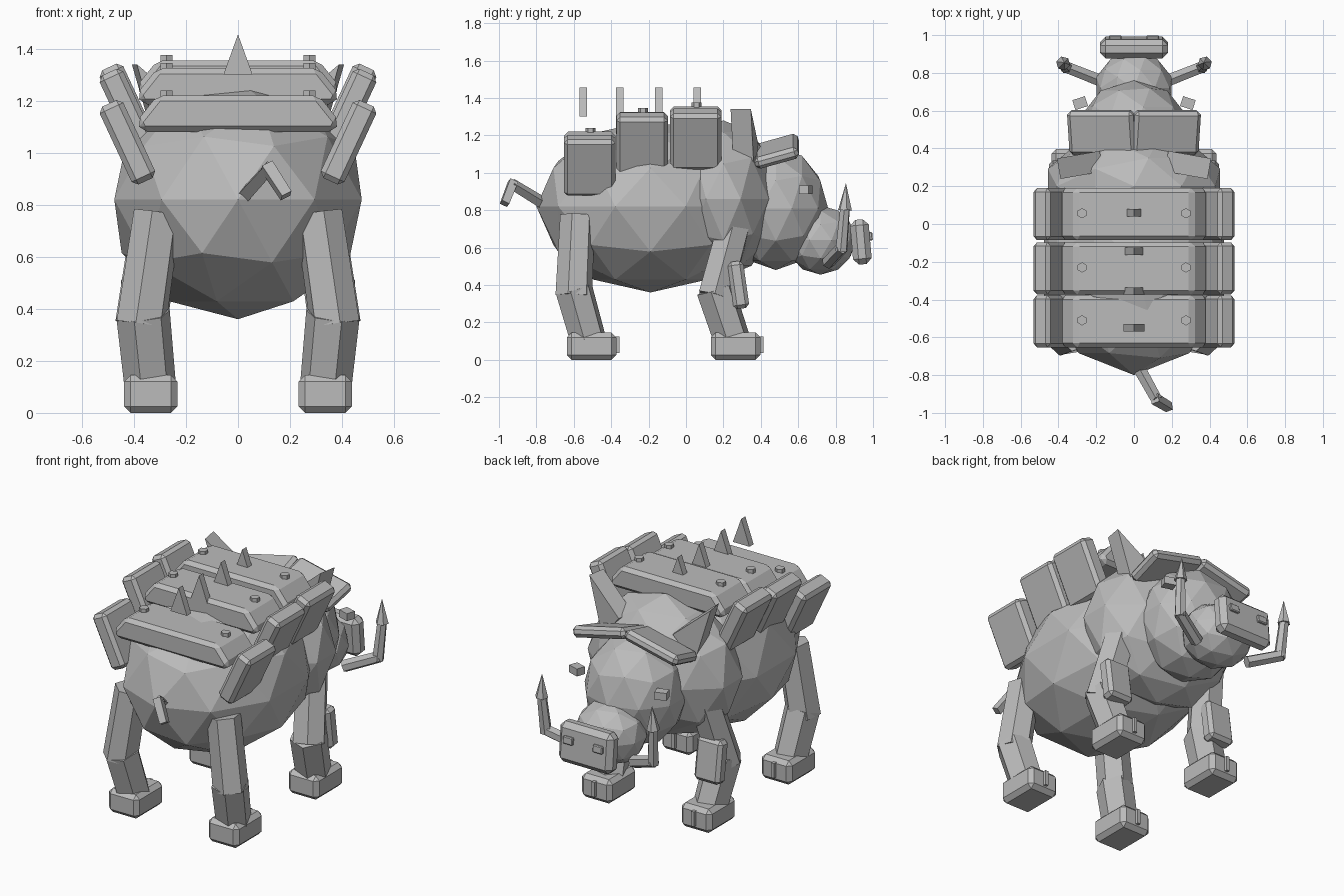
import bpy, bmesh
from math import radians
from mathutils import Matrix, Vector, Euler

if "Cube" in bpy.data.objects:
    bpy.data.objects.remove(bpy.data.objects["Cube"])

grey = bpy.data.materials.new("stone_grey")
grey.diffuse_color = (0.5, 0.5, 0.5, 1)
grey.use_nodes = True
grey.node_tree.nodes["Principled BSDF"].inputs["Base Color"].default_value = grey.diffuse_color


def finish(name, bm):
    bmesh.ops.recalc_face_normals(bm, faces=bm.faces)
    mesh = bpy.data.meshes.new(name)
    bm.to_mesh(mesh)
    bm.free()
    mesh.materials.append(grey)
    ob = bpy.data.objects.new(name, mesh)
    bpy.context.collection.objects.link(ob)
    return ob


def chamfer(bm, width):
    if width:
        bmesh.ops.bevel(bm, geom=bm.edges[:], offset=width, segments=1,
                        affect='EDGES', profile=0.5)


def blob(name, loc, radii):
    bm = bmesh.new()
    m = Matrix.Translation(loc) @ Matrix.Diagonal((*radii, 1))
    bmesh.ops.create_icosphere(bm, subdivisions=2, radius=1, matrix=m)
    return finish(name, bm)


def box(name, loc, size, rot=(0, 0, 0), bevel=0.0):
    bm = bmesh.new()
    bmesh.ops.create_cube(bm, size=1, matrix=Matrix.Diagonal((*size, 1)))
    chamfer(bm, bevel)
    r = Euler([radians(a) for a in rot]).to_matrix().to_4x4()
    bm.transform(Matrix.Translation(loc) @ r)
    return finish(name, bm)


def rod(name, a, b, r1, r2, sides=6):
    a, b = Vector(a), Vector(b)
    d = b - a
    m = Matrix.Translation((a + b) / 2) @ d.to_track_quat('Z', 'Y').to_matrix().to_4x4()
    bm = bmesh.new()
    bmesh.ops.create_cone(bm, cap_ends=True, segments=sides, radius1=r1,
                          radius2=r2, depth=d.length, matrix=m)
    return finish(name, bm)


def prism(name, profile, y0, y1, bevel=0.0):
    # xz outline extruded along y
    bm = bmesh.new()
    face = bm.faces.new([bm.verts.new((x, y0, z)) for x, z in profile])
    ext = bmesh.ops.extrude_face_region(bm, geom=[face])
    verts = [v for v in ext["geom"] if isinstance(v, bmesh.types.BMVert)]
    bmesh.ops.translate(bm, verts=verts, vec=(0, y1 - y0, 0))
    bmesh.ops.recalc_face_normals(bm, faces=bm.faces)
    chamfer(bm, bevel)
    return finish(name, bm)


# Rounded masses
blob("body", (0, -0.19, 0.82), (0.5, 0.61, 0.46))
blob("shoulders", (0, 0.2, 0.86), (0.48, 0.3, 0.42))
blob("head", (0, 0.48, 0.81), (0.3, 0.28, 0.33))
blob("muzzle", (0, 0.72, 0.64), (0.21, 0.19, 0.185))
box("nose", (0, 0.935, 0.63), (0.36, 0.1, 0.24), (5, 0, 0), 0.03)

# Back armour: (centre y, top z, side plate z)
for i, (y, top, side_z) in enumerate([(-0.515, 1.22, 1.04), (-0.235, 1.325, 1.16),
                                      (0.052, 1.355, 1.18)]):
    half = [(0.37, top - 0.14), (0.39, top - 0.1), (0.31, top)]
    outline = half + [(-x, z) for x, z in reversed(half)]
    prism(f"back_plate_{i}", outline, y - 0.138, y + 0.138, 0.022)
    for s in (-1, 1):
        box(f"flank_plate_{i}_{s}", (s * 0.425, y, side_z), (0.1, 0.275, 0.33),
            (0, s * 25, 0), 0.02)
        rod(f"bolt_{i}_{s}", (s * 0.275, y + 0.005, top - 0.01),
            (s * 0.275, y + 0.005, top + 0.02), 0.027, 0.027)

# Spine spikes
for i, y in enumerate((-0.55, -0.355, -0.145, 0.06)):
    prism(f"spine_spike_{i}", [(-0.056, 1.3), (0.056, 1.3), (0, 1.455)],
          y - 0.02, y + 0.02)

# Tail
rod("tail_base", (0.02, -0.75, 0.83), (0.12, -0.93, 0.94), 0.033, 0.03, 4)
rod("tail_tip", (0.11, -0.925, 0.95), (0.185, -0.97, 0.835), 0.033, 0.03, 4)

for s in (-1, 1):
    # Head details
    box(f"brow_plate_{s}", (s * 0.17, 0.485, 1.115), (0.36, 0.24, 0.065),
        (16, s * 13, 0), 0.02)
    box(f"eye_{s}", (s * 0.285, 0.64, 0.91), (0.07, 0.055, 0.045), (0, 0, -s * 18))
    box(f"nostril_{s}", (s * 0.1, 0.985, 0.66), (0.065, 0.025, 0.045), (5, 0, 0), 0.005)

    # Tusk in three pieces
    rod(f"tusk_root_{s}", (s * 0.18, 0.76, 0.52), (s * 0.37, 0.835, 0.6), 0.036, 0.034)
    rod(f"tusk_shaft_{s}", (s * 0.36, 0.83, 0.58), (s * 0.375, 0.85, 0.81), 0.034, 0.028)
    rod(f"tusk_tip_{s}", (s * 0.375, 0.85, 0.8), (s * 0.37, 0.855, 0.945), 0.038, 0.0)

    # Shoulder blade wedge
    ob = prism(f"shoulder_wedge_{s}", [(s * 0.4, 1.34), (s * 0.17, 1.15), (s * 0.3, 1.0)],
               -0.055, 0.055)
    pivot = Matrix.Translation((s * 0.3, 0, 0))
    ob.data.transform(Matrix.Translation((0, 0.31, 0)) @ pivot
                      @ Matrix.Rotation(radians(-s * 10), 4, 'Z') @ pivot.inverted())

    # Legs: (name, hip y, knee y, foot y)
    for part, hip, knee, foot in (("rear", -0.58, -0.6, -0.505), ("front", 0.27, 0.155, 0.265)):
        rod(f"{part}_upper_leg_{s}", (s * 0.31, hip, 0.77), (s * 0.372, knee, 0.34), 0.095, 0.1)
        rod(f"{part}_lower_leg_{s}", (s * 0.365, knee, 0.38), (s * 0.335, foot - 0.01, 0.08),
            0.105, 0.1)
        box(f"{part}_foot_{s}", (s * 0.335, foot, 0.0725), (0.205, 0.265, 0.145), bevel=0.025)
        box(f"{part}_toe_ridge_{s}", (s * 0.335, foot + 0.135, 0.08), (0.02, 0.03, 0.09))
    box(f"knee_guard_{s}", (s * 0.365, 0.28, 0.4), (0.17, 0.085, 0.255), (8, 0, 0), 0.02)
